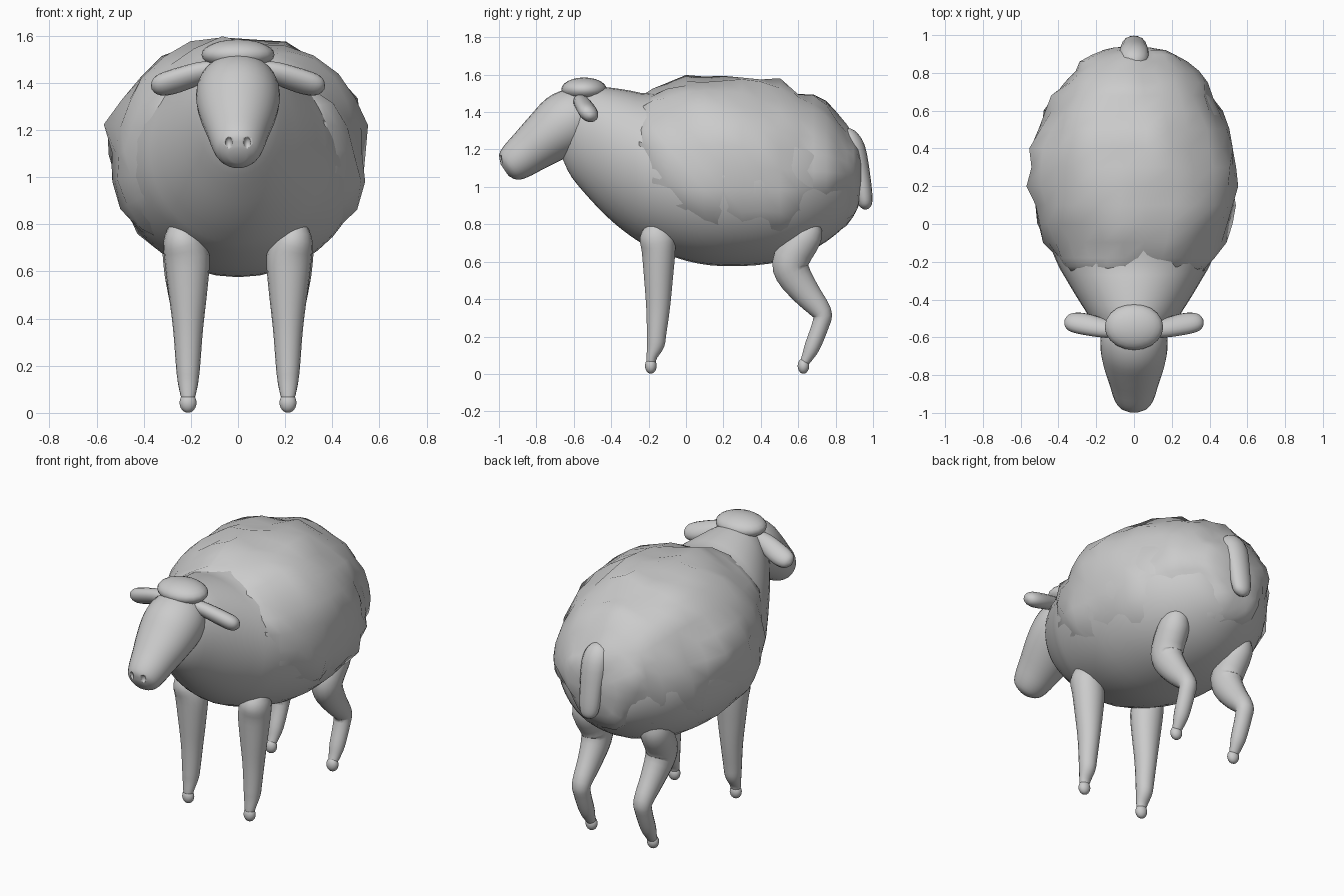
import bpy, bmesh, math
from mathutils import Vector, noise


def spline(p, sub):
    """Catmull-Rom interpolation of station tuples."""
    out = []
    for i in range(len(p) - 1):
        a, b, c, d = p[max(i - 1, 0)], p[i], p[i + 1], p[min(i + 2, len(p) - 1)]
        for k in range(sub):
            t = k / sub
            out.append([0.5 * (2 * q + (r - o) * t + (2 * o - 5 * q + 4 * r - s) * t * t
                               + (3 * q - o - 3 * r + s) * t ** 3)
                        for o, q, r, s in zip(a, b, c, d)])
    return out + [list(p[-1])]


def loft(name, stations, side=(1, 0, 0), axis=None, n=20, sub=3, mirror=False, bump=0):
    """Skin elliptical rings (x, y, z, half_width, half_depth) along a path."""
    st = spline(stations, sub)
    bm = bmesh.new()
    rings = []
    for i, s in enumerate(st):
        c = Vector(s[:3])
        t = Vector(axis) if axis else Vector(st[min(i + 1, len(st) - 1)][:3]) - Vector(st[max(i - 1, 0)][:3])
        t.normalize()
        u = Vector(side)
        u = (u - t * u.dot(t)).normalized()
        v = t.cross(u)
        ra, rb = max(s[3], 0.004), max(s[4], 0.004)
        ring = []
        for k in range(n):
            w = math.tau * k / n
            q = c + u * ra * math.cos(w) + v * rb * math.sin(w)
            if bump:
                d = (q - c).normalized()
                q += d * bump * (noise.noise(q * 6.0) + 0.6 * noise.noise(q * 11))
            ring.append(bm.verts.new(q))
        rings.append(ring)
    for r0, r1 in zip(rings, rings[1:]):
        for k in range(n):
            bm.faces.new((r0[k], r0[(k + 1) % n], r1[(k + 1) % n], r1[k]))
    bm.faces.new(rings[0])
    bm.faces.new(rings[-1])
    return finish(name, bm, mirror)


def ball(name, c, r, mirror=False):
    bm = bmesh.new()
    bmesh.ops.create_uvsphere(bm, u_segments=20, v_segments=12, radius=1)
    for v in bm.verts:
        v.co = Vector([c[i] + v.co[i] * r[i] for i in range(3)])
    return finish(name, bm, mirror)


def finish(name, bm, mirror):
    bmesh.ops.recalc_face_normals(bm, faces=bm.faces)
    for f in bm.faces:
        f.smooth = True
    me = bpy.data.meshes.new(name)
    bm.to_mesh(me)
    bm.free()
    ob = bpy.data.objects.new(name, me)
    bpy.context.collection.objects.link(ob)
    if mirror:
        m = ob.modifiers.new("mirror", "MIRROR")
        m.use_mirror_merge = False
    return ob


def barrel(rows):
    """(y, top, bottom, half width) to loft stations."""
    return [(0, y, (t + b) / 2, w, (t - b) / 2) for y, t, b, w in rows]


# smooth body and neck
loft("body", barrel([
    (-0.66, 1.42, 1.15, 0.08), (-0.61, 1.50, 1.05, 0.15), (-0.50, 1.535, 0.92, 0.23),
    (-0.40, 1.53, 0.82, 0.295), (-0.30, 1.515, 0.74, 0.355), (-0.20, 1.50, 0.68, 0.41),
    (0.0, 1.52, 0.605, 0.485), (0.2, 1.54, 0.576, 0.525), (0.45, 1.51, 0.59, 0.505),
    (0.65, 1.43, 0.65, 0.43), (0.80, 1.33, 0.745, 0.31), (0.88, 1.22, 0.84, 0.19),
    (0.92, 1.05, 1.0, 0.02)]), axis=(0, 1, 0), n=36)

# lumpy fleece
loft("fleece", barrel([
    (-0.25, 1.47, 0.82, 0.35), (-0.18, 1.515, 0.72, 0.425), (0.0, 1.57, 0.635, 0.52),
    (0.2, 1.592, 0.605, 0.55), (0.4, 1.575, 0.615, 0.54), (0.6, 1.515, 0.66, 0.465),
    (0.75, 1.43, 0.73, 0.375), (0.86, 1.33, 0.81, 0.26), (0.92, 1.22, 0.89, 0.16),
    (0.94, 1.08, 1.03, 0.02)]), axis=(0, 1, 0), n=26, sub=2, bump=0.05)

# head
head = loft("head", [
    (0, -0.47, 1.44, 0.05, 0.05), (0, -0.50, 1.42, 0.12, 0.11), (0, -0.57, 1.385, 0.168, 0.155),
    (0, -0.65, 1.335, 0.178, 0.168), (0, -0.74, 1.268, 0.163, 0.147), (0, -0.84, 1.19, 0.131, 0.122),
    (0, -0.91, 1.135, 0.109, 0.105), (0, -0.95, 1.104, 0.084, 0.082), (0, -0.97, 1.09, 0.037, 0.037)],
    n=28)

# nostrils
cutter = ball("nostril_cutter", (0.04, -0.997, 1.145), (0.016, 0.022, 0.026), mirror=True)
cutter.hide_render = True
cutter.hide_viewport = True
cut = head.modifiers.new("nostrils", "BOOLEAN")
cut.operation = "DIFFERENCE"
cut.object = cutter

# wool cap and ears
ball("head_tuft", (0, -0.545, 1.52), (0.155, 0.122, 0.065))
loft("ears", [
    (0.10, -0.56, 1.455, 0.045, 0.038), (0.17, -0.55, 1.44, 0.055, 0.042),
    (0.26, -0.53, 1.41, 0.062, 0.045), (0.32, -0.52, 1.392, 0.056, 0.043),
    (0.352, -0.513, 1.382, 0.038, 0.03), (0.366, -0.51, 1.378, 0.008, 0.008)],
    side=(0, 1, -0.75), n=16, mirror=True)

# front legs
loft("front_legs", [
    (0.24, -0.155, 0.80, 0.05, 0.05), (0.235, -0.155, 0.74, 0.083, 0.092),
    (0.217, -0.147, 0.66, 0.096, 0.091), (0.213, -0.147, 0.52, 0.083, 0.079),
    (0.212, -0.149, 0.36, 0.064, 0.065), (0.212, -0.157, 0.22, 0.053, 0.053),
    (0.212, -0.163, 0.155, 0.047, 0.048), (0.212, -0.182, 0.095, 0.036, 0.03),
    (0.212, -0.188, 0.06, 0.028, 0.025)], n=18, mirror=True)

# hind legs
loft("hind_legs", [
    (0.235, 0.68, 0.83, 0.04, 0.04), (0.235, 0.645, 0.75, 0.085, 0.09),
    (0.225, 0.565, 0.62, 0.09, 0.098), (0.22, 0.57, 0.54, 0.083, 0.095),
    (0.215, 0.645, 0.43, 0.067, 0.076), (0.212, 0.725, 0.33, 0.056, 0.055),
    (0.212, 0.722, 0.27, 0.051, 0.047), (0.212, 0.677, 0.15, 0.046, 0.043),
    (0.212, 0.65, 0.092, 0.036, 0.032), (0.212, 0.632, 0.06, 0.028, 0.025)], n=18, mirror=True)

# hooves
for nm, y in (("front_hooves", -0.188), ("hind_hooves", 0.628)):
    ball(nm, (0.212, y, 0.043), (0.036, 0.031, 0.042), mirror=True)

# tail
loft("tail", [
    (0, 0.83, 1.29, 0.03, 0.03), (0, 0.86, 1.265, 0.07, 0.055), (0, 0.90, 1.20, 0.08, 0.06),
    (0, 0.935, 1.06, 0.07, 0.05), (0, 0.952, 0.95, 0.062, 0.045),
    (0, 0.96, 0.90, 0.045, 0.033), (0, 0.962, 0.88, 0.01, 0.01)], n=16)
